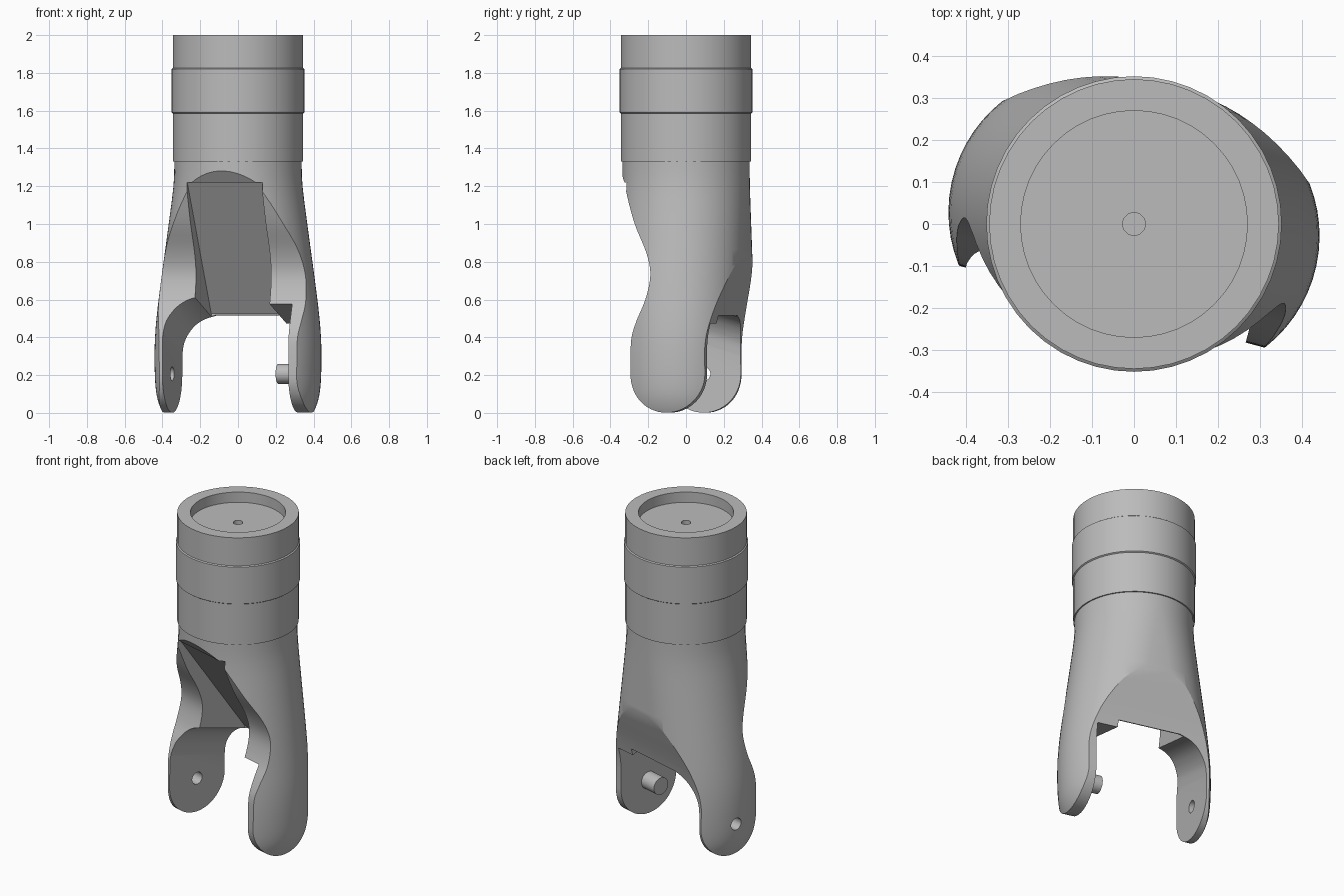
import bpy, bmesh, math
from mathutils import Vector, Matrix

if "Cube" in bpy.data.objects:
    bpy.data.objects.remove(bpy.data.objects["Cube"])

TURN = Matrix.Rotation(math.radians(-15), 4, 'Z')   # the fork is twisted about z

grey = bpy.data.materials.new("plain_grey")
grey.diffuse_color = (0.5, 0.5, 0.5, 1)
grey.use_nodes = True
grey.node_tree.nodes["Principled BSDF"].inputs["Base Color"].default_value = grey.diffuse_color


def make(name, bm):
    bmesh.ops.remove_doubles(bm, verts=bm.verts, dist=1e-5)
    bmesh.ops.recalc_face_normals(bm, faces=bm.faces)
    me = bpy.data.meshes.new(name)
    bm.to_mesh(me)
    bm.free()
    me.materials.append(grey)
    ob = bpy.data.objects.new(name, me)
    bpy.context.collection.objects.link(ob)
    return ob


def loft(name, rings):
    """Skin a list of equal-length closed rings and cap both ends."""
    bm = bmesh.new()
    vs = [[bm.verts.new(p) for p in ring] for ring in rings]
    n = len(vs[0])
    for a, b in zip(vs, vs[1:]):
        for i in range(n):
            bm.faces.new((a[i], a[(i + 1) % n], b[(i + 1) % n], b[i]))
    bm.faces.new(vs[0])
    bm.faces.new(vs[-1])
    return make(name, bm)


def lathe(name, profile, steps=48):
    bm = bmesh.new()
    vs = [bm.verts.new((r, 0, z)) for r, z in profile]
    es = [bm.edges.new(p) for p in zip(vs, vs[1:])]
    bmesh.ops.spin(bm, geom=vs + es, cent=(0, 0, 0), axis=(0, 0, 1),
                   angle=math.tau, steps=steps)
    return make(name, bm)


def rod(name, x0, x1, r, z):
    ts = [math.tau * i / 32 for i in range(32)]
    return loft(name, [[(x, r * math.cos(t), z + r * math.sin(t)) for t in ts]
                       for x in (x0, x1)])


def smooth_curve(pts, steps=5):
    """Catmull-Rom curve through the points."""
    p = [Vector(q) for q in [pts[0]] + pts + [pts[-1]]]
    out = []
    for a, b, c, d in zip(p, p[1:], p[2:], p[3:]):
        for i in range(steps):
            t = i / steps
            out.append(0.5 * (2 * b + (c - a) * t + (2 * a - 5 * b + 4 * c - d) * t * t
                              + (3 * b - a - 3 * c + d) * t ** 3))
    return [tuple(v) for v in out] + [pts[-1]]


def cut(ob, tool, op='DIFFERENCE'):
    m = ob.modifiers.new("cut", 'BOOLEAN')
    m.object, m.operation, m.solver = tool, op, 'EXACT'
    bpy.context.view_layer.objects.active = ob
    bpy.ops.object.modifier_apply(modifier=m.name)
    bpy.data.objects.remove(tool)


def finish(ob, turn=True):
    if turn:
        ob.data.transform(TURN)
    bpy.ops.object.select_all(action='DESELECT')
    ob.select_set(True)
    bpy.context.view_layer.objects.active = ob
    bpy.ops.object.shade_smooth_by_angle(angle=math.radians(28))


# Upper sleeve with raised band, shallow top recess and centre hole
finish(lathe("sleeve", [(0, 1.33), (.345, 1.33), (.345, 1.585), (.352, 1.59), (.352, 1.82),
                        (.345, 1.825), (.345, 2), (.27, 2), (.27, 1.936), (.027, 1.936),
                        (.027, 1.88), (0, 1.88)]), turn=False)

# Fork body: round at the top, widening sideways toward the bottom
R = .337
widths = smooth_curve([(-.02, .39), (.03, .415), (.1, .435), (.2, .444), (.35, .445), (.5, .435),
                       (.7, .41), (.95, .375), (1.2, .342), (1.34, R)], 3)
rings = []
for z, w in widths:
    ring = []
    for i in range(64):
        t = math.tau * (i + .5) / 64
        ring.append((R * math.cos(t) + math.copysign(w - R, math.cos(t)), R * math.sin(t), z))
    rings.append(ring)
fork = loft("fork_body", rings)

# Side outline: waisted front edge, round feet, sloped back
front = [(-.40, 1.345), (-.40, 1.34), (-.34, 1.285)] + smooth_curve(
    [(-.29, 1.22), (-.26, 1.14), (-.2, 1.0), (-.12, .85), (-.09, .73), (-.115, .6),
     (-.165, .49), (-.197, .4), (-.203, .3)])
foot = [(-.204 * math.cos(a), .205 - .204 * math.sin(a))
        for a in [math.pi * i / 28 for i in range(29)]]
back = smooth_curve([(.203, .34), (.213, .43), (.245, .56), (.29, .7)]) + [(.40, 1.04), (.40, 1.345)]
outline = front + foot + back
cut(fork, loft("outline_cutter", [[(x, y, z) for y, z in outline] for x in (-.6, .6)]), 'INTERSECT')

# Gap between the prongs: rounded shoulder left, square block right, higher at the front
gap = [(-.36, -.3)] + smooth_curve([(-.36, .3), (-.347, .38), (-.305, .455), (-.25, .5), (-.18, .525)]) + [
    (.205, .525), (.205, .48), (.33, .48), (.33, -.3)]
cut(fork, loft("gap_cutter", [[(x, y, z - .3 * (y - .2)) for x, z in gap] for y in (-.6, .6)]))

# Front slot with a flat panel sloping back to the crotch
slot = [(-.6, 1.22), (-.268, 1.22), (.222, .525), (.222, .35), (-.6, .35)]
cut(fork, loft("slot_cutter", [[(x, y, z) for y, z in slot] for x in (-.206, .206)]))

# Hole through the left prong
cut(fork, rod("hole_cutter", -.6, -.2, .037, .207))
finish(fork)

# Pivot pin on the right prong
finish(rod("pivot_pin", .22, .36, .053, .207))
